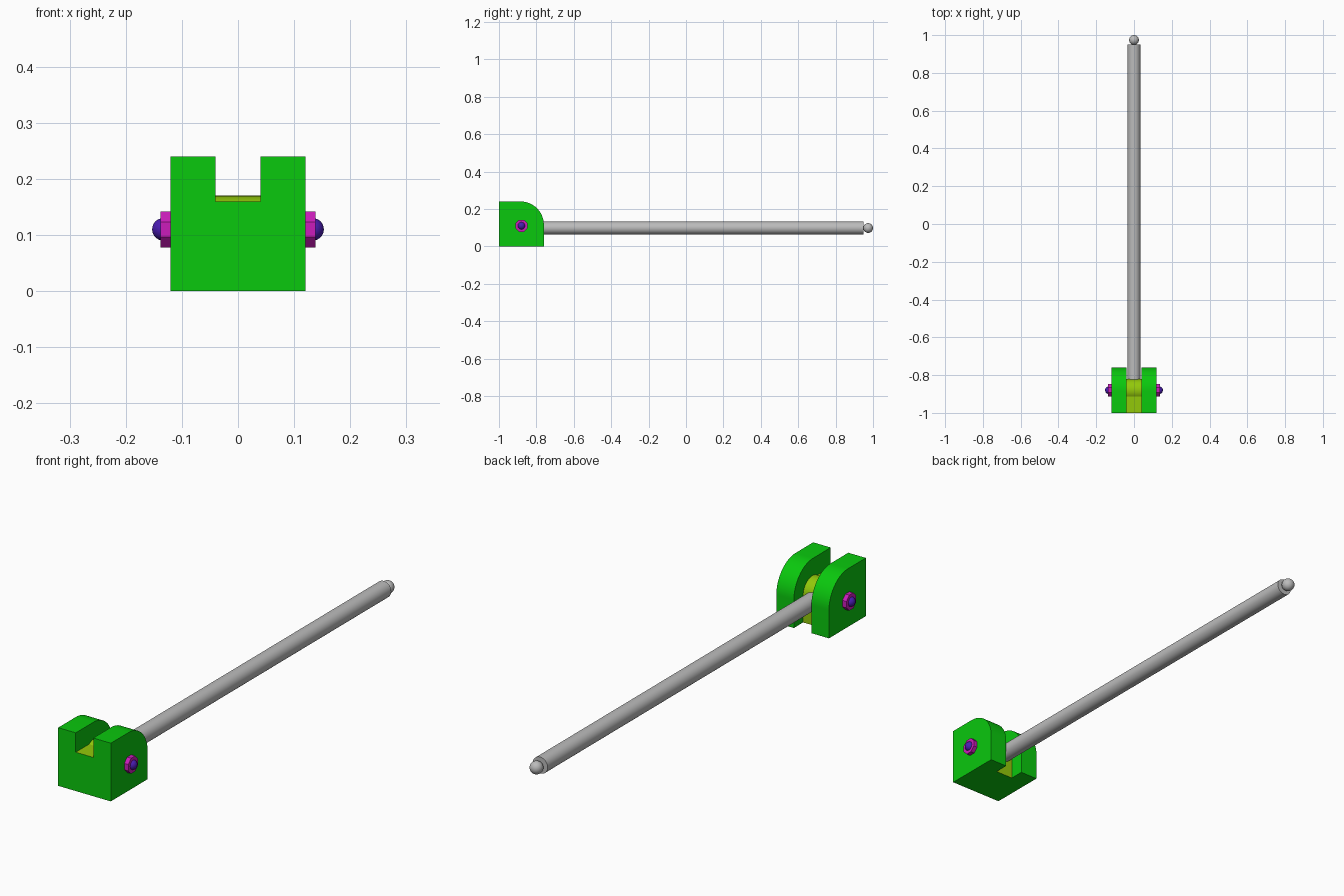
import bpy, bmesh, math
from mathutils import Matrix, Vector

if "Cube" in bpy.data.objects:
    bpy.data.objects.remove(bpy.data.objects["Cube"])


def material(name, rgb):
    m = bpy.data.materials.new(name)
    m.use_nodes = True
    m.diffuse_color = (*rgb, 1)
    m.node_tree.nodes["Principled BSDF"].inputs["Base Color"].default_value = (*rgb, 1)
    return m


GREEN = material("green", (0.003, 0.58, 0.004))
LIME = material("yellow green", (0.29, 0.58, 0.003))
MAGENTA = material("magenta", (0.60, 0.012, 0.50))
PURPLE = material("violet blue", (0.07, 0.012, 0.45))
GREY = material("light grey", (0.50, 0.50, 0.50))

PIN_Y, PIN_Z = -0.88, 0.11


def finish(name, bm, mats, smooth=True):
    bmesh.ops.recalc_face_normals(bm, faces=bm.faces)
    mesh = bpy.data.meshes.new(name)
    bm.to_mesh(mesh)
    bm.free()
    ob = bpy.data.objects.new(name, mesh)
    bpy.context.collection.objects.link(ob)
    for m in mats:
        mesh.materials.append(m)
    if smooth:
        smooth_by_angle(ob)
    return ob


def smooth_by_angle(ob):
    bpy.ops.object.select_all(action='DESELECT')
    ob.select_set(True)
    bpy.context.view_layer.objects.active = ob
    bpy.ops.object.shade_smooth_by_angle(angle=math.radians(30))


def prism(name, profile, half, mats):
    """Extrude a (y, z) profile symmetrically along x."""
    bm = bmesh.new()
    face = bm.faces.new([bm.verts.new((-half, y, z)) for y, z in profile])
    out = bmesh.ops.extrude_face_region(bm, geom=[face])
    verts = [g for g in out["geom"] if isinstance(g, bmesh.types.BMVert)]
    bmesh.ops.translate(bm, verts=verts, vec=(2 * half, 0, 0))
    return finish(name, bm, mats, False)


def arc(cy, cz, r, a0, a1, n):
    angles = [math.radians(a0 + (a1 - a0) * i / n) for i in range(n + 1)]
    return [(cy + r * math.cos(a), cz + r * math.sin(a)) for a in angles]


def cylinder(name, centre, r, depth, axis, sides, mat, turn=0, smooth=True):
    bm = bmesh.new()
    rot = Vector((0, 0, 1)).rotation_difference(Vector(axis)).to_matrix().to_4x4()
    m = Matrix.Translation(centre) @ rot @ Matrix.Rotation(turn, 4, 'Z')
    bmesh.ops.create_cone(bm, cap_ends=True, segments=sides, radius1=r, radius2=r,
                          depth=depth, matrix=m)
    return finish(name, bm, [mat], smooth)


def ball(name, centre, r, mat):
    bm = bmesh.new()
    bmesh.ops.create_uvsphere(bm, u_segments=32, v_segments=16, radius=r,
                              matrix=Matrix.Translation(centre))
    return finish(name, bm, [mat])


# Bracket: block with a rounded upper back corner
block = [(-1, 0), (-0.76, 0)] + arc(-0.885, 0.115, 0.125, 0, 90, 20) + [(-1, 0.24)]
bracket = prism("bracket", block, 0.12, [GREEN, LIME])

# Slot cut, leaving a rounded hub between the two cheeks
HUB = 0.06
start = 180 - math.degrees(math.asin(0.05 / HUB))
slot = ([(-1.1, 0.16)] + arc(PIN_Y, PIN_Z, HUB, start, 0, 20)
        + [(PIN_Y + HUB, -0.1), (-0.6, -0.1), (-0.6, 0.4), (-1.1, 0.4)])
cutter = prism("slot_cutter", slot, 0.04, [GREEN])
cutter.hide_render = True
mod = bracket.modifiers.new("slot", 'BOOLEAN')
mod.operation = 'DIFFERENCE'
mod.solver = 'EXACT'
mod.object = cutter
bpy.context.view_layer.objects.active = bracket
bpy.ops.object.modifier_apply(modifier="slot")
bpy.data.objects.remove(cutter)

# Hub and slot floor are yellow green, everything else green
for p in bracket.data.polygons:
    inside = max(abs(bracket.data.vertices[v].co.x) for v in p.vertices) < 0.045
    n = p.normal
    p.material_index = int(inside and abs(n.x) < 0.5 and n.z > -0.5 and n.y > -0.9)
smooth_by_angle(bracket)

# Octagonal nuts and domed pin ends on both sides
for side, s in (("left", 1), ("right", -1)):
    cylinder(side + "_nut", (s * 0.128, PIN_Y, PIN_Z), 0.0346, 0.02, (1, 0, 0), 8,
             MAGENTA, math.radians(22.5), False)
    ball(side + "_pin_end", (s * 0.133, PIN_Y, PIN_Z), 0.02, PURPLE)

# Long rod with a ball tip
ROD_Z = 0.098
cylinder("rod", (0, 0.05, ROD_Z), 0.034, 1.80, (0, 1, 0), 40, GREY)
ball("rod_tip", (0, 0.974, ROD_Z), 0.026, GREY)
